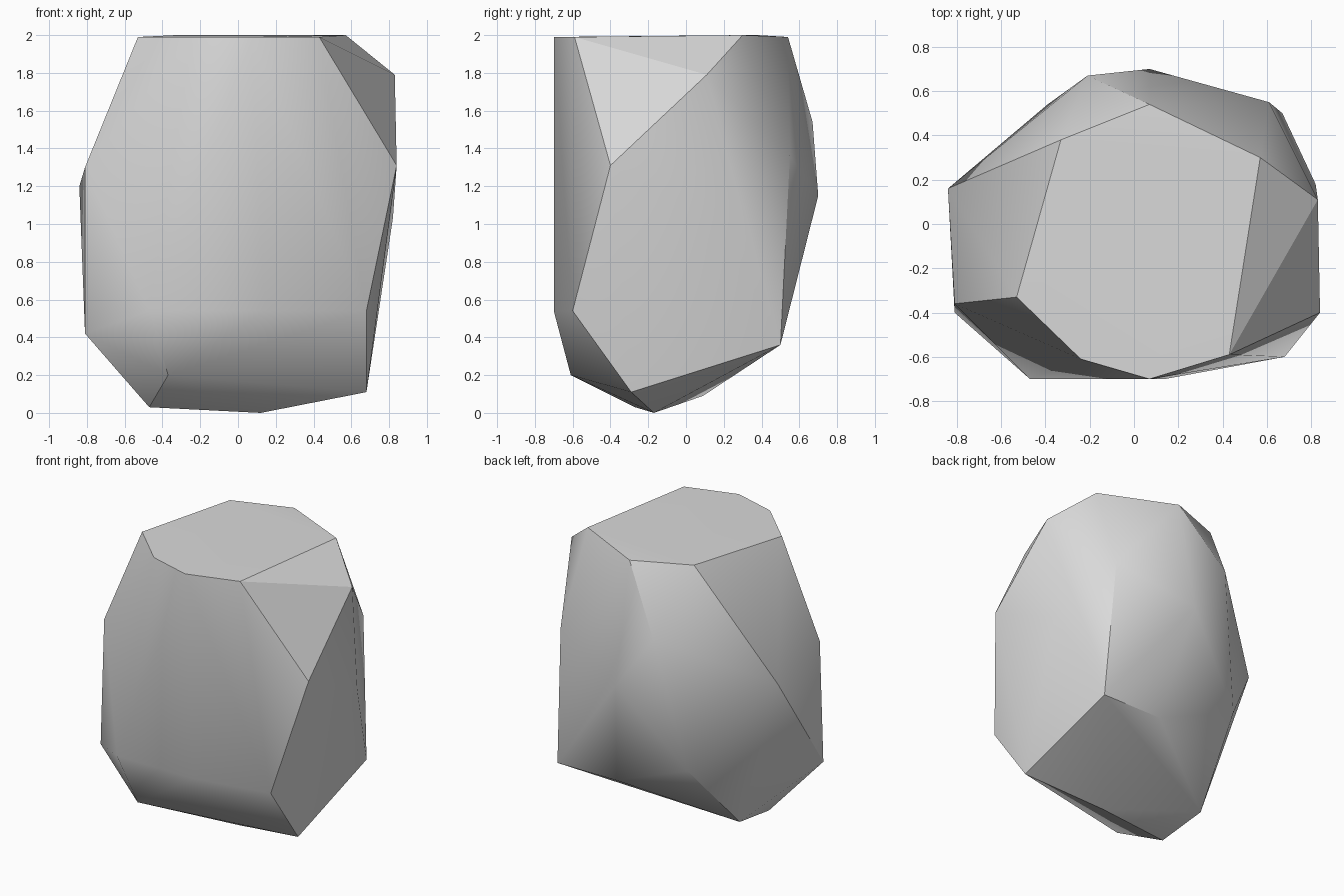
import bpy
import bmesh
import math

cube = bpy.data.objects.get("Cube")
if cube:
    bpy.data.objects.remove(cube, do_unlink=True)

# Corners of the faceted boulder, from crown to base
crown = [(-0.53, -0.33, 1.99), (-0.33, 0.38, 2.0), (0.07, 0.54, 1.99),
         (0.57, 0.30, 2.0), (0.43, -0.59, 1.99), (0.07, -0.70, 1.99),
         (-0.24, -0.61, 1.99)]
shoulder = [(0.83, 0.11, 1.79), (0.84, -0.40, 1.31), (0.61, 0.55, 1.36),
            (-0.21, 0.67, 1.54), (0.07, 0.70, 1.15), (-0.84, 0.16, 1.20),
            (-0.81, -0.36, 1.30), (0.82, 0.18, 1.03)]
skirt = [(0.68, -0.60, 0.54), (0.14, -0.70, 0.54), (-0.47, -0.70, 0.54),
         (-0.81, -0.40, 0.42), (-0.39, 0.54, 0.60), (0.67, 0.50, 0.36),
         (0.20, 0.50, 0.36)]
base = [(-0.37, -0.61, 0.20), (0.68, -0.29, 0.11), (0.12, -0.17, 0.0),
        (-0.47, -0.27, 0.03), (-0.49, 0.09, 0.09)]

# Wrap the corners in a convex shell and merge the nearly flat facets
bm = bmesh.new()
for co in crown + shoulder + skirt + base:
    bm.verts.new(co)
bmesh.ops.convex_hull(bm, input=bm.verts[:])
bmesh.ops.dissolve_limit(bm, angle_limit=math.radians(2.5),
                         verts=bm.verts[:], edges=bm.edges[:])
bmesh.ops.recalc_face_normals(bm, faces=bm.faces[:])
mesh = bpy.data.meshes.new("boulder")
bm.to_mesh(mesh)
bm.free()

boulder = bpy.data.objects.new("boulder", mesh)
bpy.context.collection.objects.link(boulder)

# Plain stone colour
stone = bpy.data.materials.new("light grey stone")
stone.use_nodes = True
grey = (0.7, 0.7, 0.7, 1.0)
stone.diffuse_color = grey
stone.node_tree.nodes["Principled BSDF"].inputs["Base Color"].default_value = grey
mesh.materials.append(stone)

# Soft shading across shallow facets, crisp at the strong breaks
bpy.ops.object.select_all(action="DESELECT")
boulder.select_set(True)
bpy.context.view_layer.objects.active = boulder
bpy.ops.object.shade_smooth_by_angle(angle=math.radians(30))
